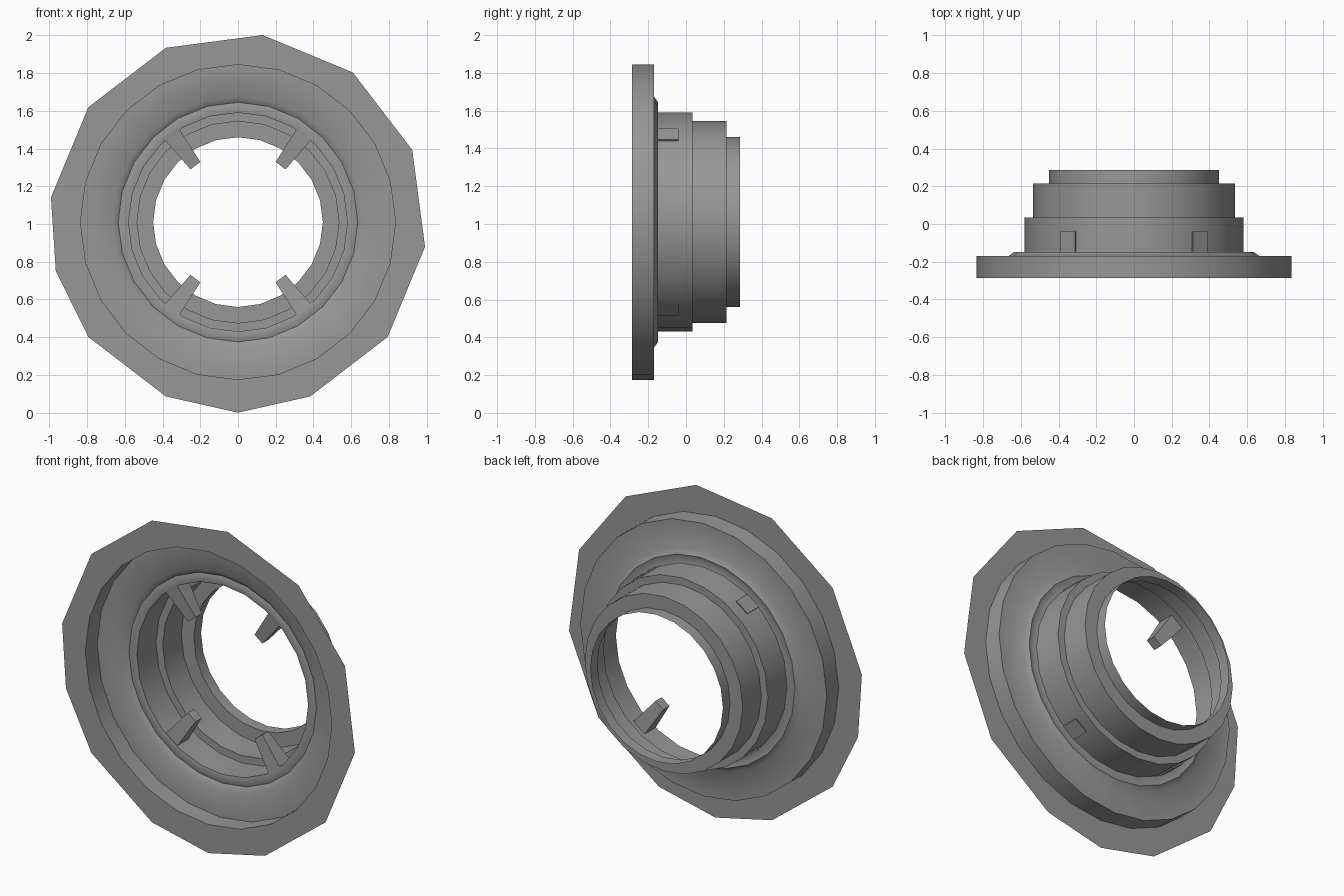
import bpy, bmesh
from math import sin, cos, radians
from mathutils import Vector

if "Cube" in bpy.data.objects:
    bpy.data.objects.remove(bpy.data.objects["Cube"])

CZ = 1.01      # height of the ring axis
SEG = 24       # sides of the round parts
FRONT = -0.285

dark = bpy.data.materials.new("dark_grey")
dark.diffuse_color = (0.31, 0.31, 0.31, 1)
dark.use_nodes = True
dark.node_tree.nodes["Principled BSDF"].inputs["Base Color"].default_value = dark.diffuse_color


def polar(r, deg, y):
    a = radians(deg)
    return Vector((r * cos(a), y, CZ + r * sin(a)))


def finish(bm, name):
    bmesh.ops.recalc_face_normals(bm, faces=bm.faces)
    me = bpy.data.meshes.new(name)
    bm.to_mesh(me)
    bm.free()
    me.materials.append(dark)
    ob = bpy.data.objects.new(name, me)
    bpy.context.collection.objects.link(ob)
    bpy.ops.object.select_all(action='DESELECT')
    bpy.context.view_layer.objects.active = ob
    ob.select_set(True)
    bpy.ops.object.shade_smooth_by_angle(angle=radians(45))


# Thin front plate: irregular 13-sided outline with a round opening
bm = bmesh.new()
angles = [82.5, 52.5, 22.5, -7.5, -37.5, -67.5, -90,
          -112.5, -142.5, -165, 172.5, 142.5, 112.5]
outer = [polar(1.01 if a == -90 else 1.0, a, FRONT) for a in angles]
inner = [polar(0.835, i * 360 / SEG, FRONT) for i in range(SEG)]
edges = []
for loop in (outer, inner):
    vs = [bm.verts.new(p) for p in loop]
    edges += [bm.edges.new((vs[i - 1], vs[i])) for i in range(len(vs))]
bmesh.ops.triangle_fill(bm, edges=edges, use_beauty=True, use_dissolve=False,
                        normal=(0, -1, 0))
finish(bm, "front_plate")

# Stepped collar: thin profile (radius, y) turned around the y axis
profile = [(0.835, FRONT), (0.835, -0.17), (0.665, -0.17), (0.635, -0.148),
           (0.61, -0.156), (0.58, -0.15), (0.58, 0.035),
           (0.535, 0.035), (0.535, 0.215), (0.45, 0.215), (0.45, 0.285)]
bm = bmesh.new()
rings = [[bm.verts.new(polar(r, i * 360 / SEG, y)) for i in range(SEG)]
         for r, y in profile]
for a, b in zip(rings, rings[1:]):
    for i in range(SEG):
        bm.faces.new((a[i - 1], a[i], b[i], b[i - 1]))
finish(bm, "stepped_collar")


# Four tapered tabs pointing inwards from the collar wall
def tab(deg, name):
    rad = Vector((cos(radians(deg)), 0, sin(radians(deg))))
    side = Vector((-rad.z, 0, rad.x))
    bm = bmesh.new()
    ends = []
    for r, half, y0, y1 in ((0.583, 0.048, -0.148, -0.04),
                            (0.375, 0.033, -0.125, -0.065)):
        ends.append([bm.verts.new(Vector((0, y, CZ)) + rad * r + side * s * half)
                     for s, y in ((-1, y0), (1, y0), (1, y1), (-1, y1))])
    a, b = ends
    bm.faces.new(a)
    bm.faces.new(b)
    for i in range(4):
        bm.faces.new((a[i - 1], a[i], b[i], b[i - 1]))
    finish(bm, name)


for n, deg in enumerate((53, 127, 233, 307)):
    tab(deg, f"inner_tab_{n + 1}")
